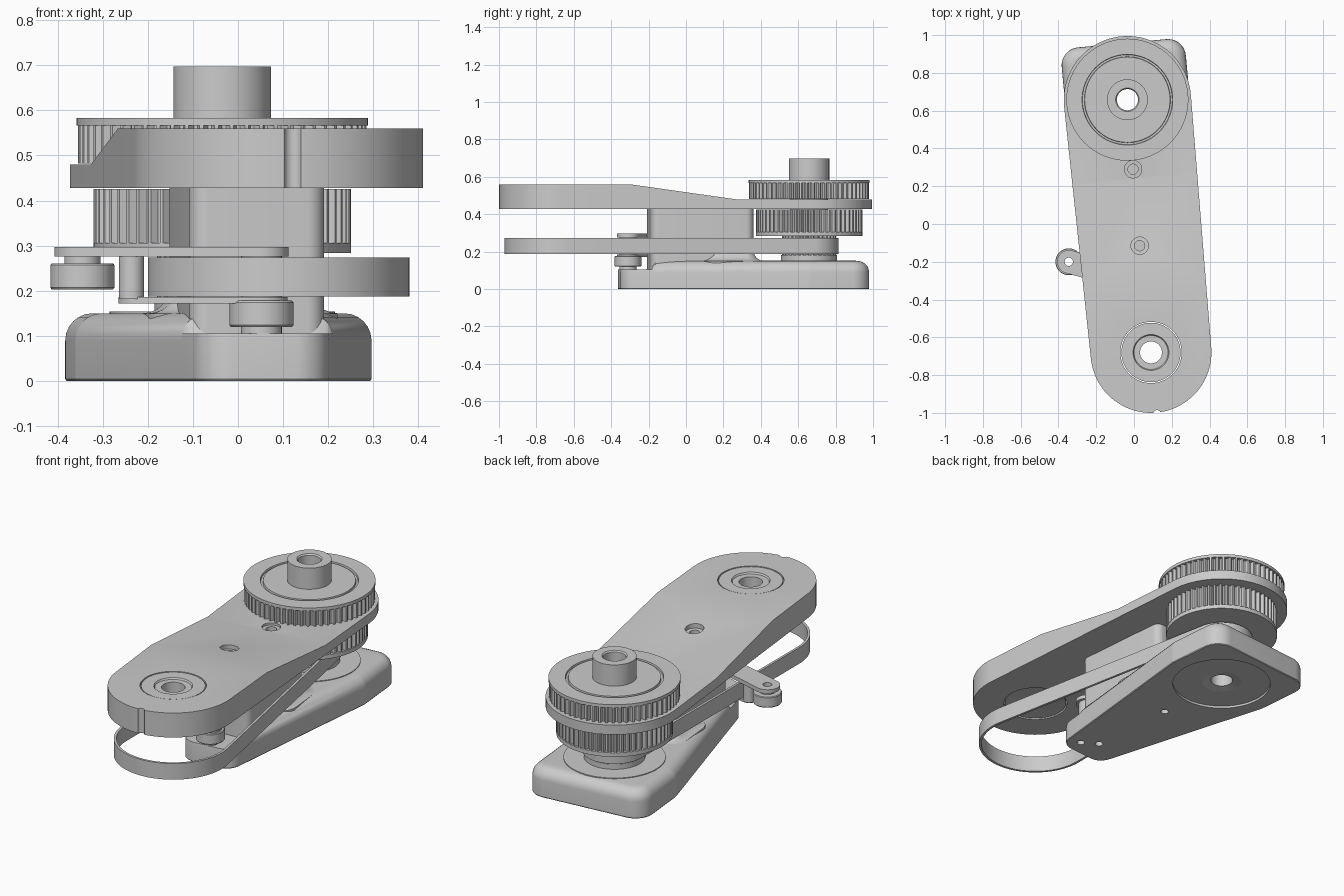
import bpy, bmesh, math
from mathutils import Vector

if "Cube" in bpy.data.objects:
    bpy.data.objects.remove(bpy.data.objects["Cube"])

A, B = Vector((-0.035, 0.658)), Vector((0.09, -0.68))    # pulley axis, arm-end axis
V = (A - B).normalized()                                # along the arm
U = Vector((V.y, -V.x))                                 # across the arm


def at(u, v):
    return A + U * u + V * v


def outline(circles, inset=0.0):
    """Convex outline round circles (centre, radius), listed anticlockwise."""
    if len(circles) == 1:
        c, r = circles[0]
        return [c + Vector((math.cos(a), math.sin(a))) * (r - inset)
                for a in (math.tau * i / 64 for i in range(64))]
    n, pts, normal = len(circles), [], []
    for i in range(n):
        (c1, r1), (c2, r2) = circles[i], circles[(i + 1) % n]
        d = Vector(c2) - Vector(c1)
        normal.append(math.atan2(d.y, d.x) - math.acos((r1 - r2) / d.length))
    steps = 48 if n == 2 else 10
    for i, (c, r) in enumerate(circles):
        a0 = normal[i - 1]
        turn = (normal[i] - a0) % math.tau
        for k in range(steps + 1):
            a = a0 + turn * k / steps
            pts.append(Vector(c) + Vector((math.cos(a), math.sin(a))) * (r - inset))
    return pts


def loft(name, rings, closed=False):
    """Skin a list of 3D rings; closed joins last to first, otherwise both ends are capped."""
    bm = bmesh.new()
    rows = [[bm.verts.new(p) for p in ring] for ring in rings]
    n = len(rows[0])
    for a, b in zip(rows, rows[1:] + (rows[:1] if closed else [])):
        for j in range(n):
            k = (j + 1) % n
            bm.faces.new((a[j], a[k], b[k], b[j]))
    if not closed:
        bm.faces.new(rows[0])
        bm.faces.new(rows[-1])
    bmesh.ops.recalc_face_normals(bm, faces=bm.faces)
    me = bpy.data.meshes.new(name)
    bm.to_mesh(me)
    bm.free()
    ob = bpy.data.objects.new(name, me)
    bpy.context.collection.objects.link(ob)
    return ob


def stack(name, circles, layers, closed=False):
    """Layers are (z, inset) pairs."""
    return loft(name, [[(p.x, p.y, z) for p in outline(circles, i)] for z, i in layers], closed)


def lathe(name, c, profile, teeth=0, depth=0.018, rim=0.0):
    """Ring-shaped part from a closed (r, z) profile, with optional teeth beyond the rim radius."""
    n = teeth * 4 if teeth else 64
    rings = []
    for r, z in profile:
        ring = []
        for j in range(n):
            a = math.tau * j / n
            q = r - depth if teeth and r > rim and j % 4 < 2 else r
            ring.append((c[0] + q * math.cos(a), c[1] + q * math.sin(a), z))
        rings.append(ring)
    return loft(name, rings, closed=True)


def bore(ob, c, profile):
    """Cut a stepped round hole with an (r, z) profile."""
    cutter = stack("cutter", [(Vector(c), 0)], [(z, -r) for r, z in profile])
    cutter.hide_render = True
    mod = ob.modifiers.new("bore", 'BOOLEAN')
    mod.object, mod.operation, mod.solver = cutter, 'DIFFERENCE', 'EXACT'
    bpy.context.view_layer.objects.active = ob
    bpy.ops.object.modifier_apply(modifier=mod.name)
    bpy.data.objects.remove(cutter)


def reshape(ob, cuts, fn):
    """Slice across the arm at the given v positions, then set each height z = fn(v, z)."""
    bm = bmesh.new()
    bm.from_mesh(ob.data)
    for v in cuts:
        bmesh.ops.bisect_plane(bm, geom=bm.verts[:] + bm.edges[:] + bm.faces[:],
                               plane_co=at(0, v).to_3d(), plane_no=V.to_3d())
    for p in bm.verts:
        p.co.z = fn((p.co.xy - A).dot(V), p.co.z)
    bmesh.ops.recalc_face_normals(bm, faces=bm.faces)
    bm.to_mesh(ob.data)
    bm.free()


# Upper arm: thick front end ramping down to a thin plate under the pulley
arm = stack("upper_arm", [(A, 0.337), (B, 0.32)], [(0.428, 0), (0.56, 0)])
bore(arm, A, [(0.12, 0.3), (0.12, 0.7)])
bore(arm, B, [(0.162, 0.3), (0.162, 0.7)])
for hole in ((-0.005, 0.29), (0.03, -0.115)):
    bore(arm, hole, [(0.027, 0.3), (0.027, 0.53), (0.046, 0.53), (0.046, 0.7)])
reshape(arm, (-0.99, -0.42), lambda v, z: 0.428 + (z - 0.428) *
        (1 - 0.61 * min(1, max(0, (v + 0.99) / 0.57))))
bore(arm, (0.122, -1.005), [(0.02, 0.3), (0.02, 0.7)])

# Bearing in the front end of the arm
lathe("arm_bearing", B, [(0.058, 0.44), (0.157, 0.432), (0.157, 0.558), (0.095, 0.558),
                         (0.09, 0.55), (0.08, 0.55), (0.058, 0.55)])

# Base: shield-shaped foot with a rounded top edge and a low front tip
base = stack("base", [(at(-0.07, -0.94), 0.08), (at(0.07, -0.94), 0.08),
                      (at(0.235, -0.02), 0.095), (at(0.235, 0.205), 0.095),
                      (at(-0.235, 0.205), 0.095), (at(-0.235, -0.02), 0.095)],
             [(0, 0.003), (0.004, 0), (0.09, 0)] +
             [(0.09 + 0.06 * math.sin(a), 0.06 * (1 - math.cos(a)))
              for a in (math.pi / 12 * i for i in range(1, 7))])
bore(base, A, [(0.25, -0.02), (0.25, 0.012), (0.1, 0.012), (0.1, 0.3)])
for hole in ((0.005, 0.25), (0.05, -0.22), (0.13, -0.27)):
    bore(base, hole, [(0.02, -0.02), (0.02, 0.04)])
reshape(base, (-0.86, -0.84), lambda v, z: min(z, 0.105) if v < -0.85 else z)

# Riser block joining base and arm, with a concave skirt at its foot
def block(name, v0, v1, layers):
    stack(name, [(at(s * 0.11, v), 0.04) for s, v in ((-1, v0), (1, v0), (1, v1), (-1, v1))], layers)


block("riser_block", -0.82, -0.35, [(0.08, 0), (0.43, 0)])
block("riser_skirt", -0.5, -0.35, [(0.13, -0.06)] + [
    (0.15 + 0.06 * (1 - math.cos(a)), -0.06 * (1 - math.sin(a)))
    for a in (math.pi / 12 * i for i in range(7))])

# Hollow shaft with its collars
lathe("shaft", A, [(0.056, 0.02), (0.1, 0.012), (0.1, 0.6), (0.056, 0.6)])
lathe("base_seal_disc", A, [(0.09, 0.13), (0.25, 0.13), (0.25, 0.154), (0.09, 0.154)])
lathe("shaft_collar", A, [(0.09, 0.14), (0.15, 0.14), (0.15, 0.182), (0.09, 0.182)])

# Upper toothed pulley with its flange, face groove and hub
lathe("upper_pulley_teeth", A, [(0.1, 0.482), (0.32, 0.482), (0.32, 0.568), (0.1, 0.568)], 60, rim=0.3)
lathe("upper_pulley_flange", A, [(0.056, 0.566), (0.323, 0.566), (0.323, 0.583), (0.24, 0.583),
                                 (0.238, 0.573), (0.228, 0.573), (0.226, 0.583), (0.108, 0.583),
                                 (0.108, 0.697), (0.062, 0.697), (0.056, 0.69)])

# Lower toothed pulley with its flange
lathe("lower_pulley_teeth", A, [(0.1, 0.305), (0.285, 0.305), (0.285, 0.426), (0.1, 0.426)], 56, rim=0.2)
lathe("lower_pulley_flange", A, [(0.09, 0.284), (0.285, 0.284), (0.285, 0.306), (0.09, 0.306)])

# Small belt pulley and the flat belt running to the front
lathe("belt_pulley", A, [(0.09, 0.18), (0.145, 0.18), (0.145, 0.286), (0.09, 0.286)], 32, 0.012, 0.12)
stack("belt", [(A, 0.158), (B, 0.29)],
      [(0.187, 0), (0.274, 0), (0.274, 0.013), (0.187, 0.013)], closed=True)

# Belt tensioner: links above and below the belt, a web outside it, pivot and rollers
pivot, idler = Vector((0.052, -0.31)), Vector((-0.345, -0.2))
link = stack("tensioner_top_link", [(pivot, 0.06), (idler, 0.062)], [(0.276, 0), (0.297, 0)])
bore(link, idler, [(0.022, 0.2), (0.022, 0.4)])
stack("tensioner_bottom_link", [(pivot, 0.058), (Vector((-0.215, -0.235)), 0.05)],
      [(0.172, 0), (0.186, 0)])
stack("tensioner_web", [(Vector((-0.236, -0.2)), 0.028), (Vector((-0.236, -0.26)), 0.028)],
      [(0.182, 0), (0.28, 0)])
stack("pivot_post", [(pivot, 0.045)], [(0.1, 0), (0.28, 0)])
lathe("pivot_roller", pivot, [(0.03, 0.12), (0.068, 0.12), (0.071, 0.124), (0.071, 0.174),
                              (0.068, 0.178), (0.03, 0.178)])
lathe("idler_roller", idler, [(0.022, 0.203), (0.068, 0.203), (0.071, 0.207), (0.071, 0.257),
                              (0.068, 0.261), (0.04, 0.261), (0.04, 0.278), (0.022, 0.278)])

# Smooth curved walls, keep edges crisp
bpy.ops.object.select_all(action='DESELECT')
for ob in bpy.context.scene.objects:
    ob.select_set(True)
    bpy.context.view_layer.objects.active = ob
bpy.ops.object.shade_smooth_by_angle(angle=math.radians(30))
